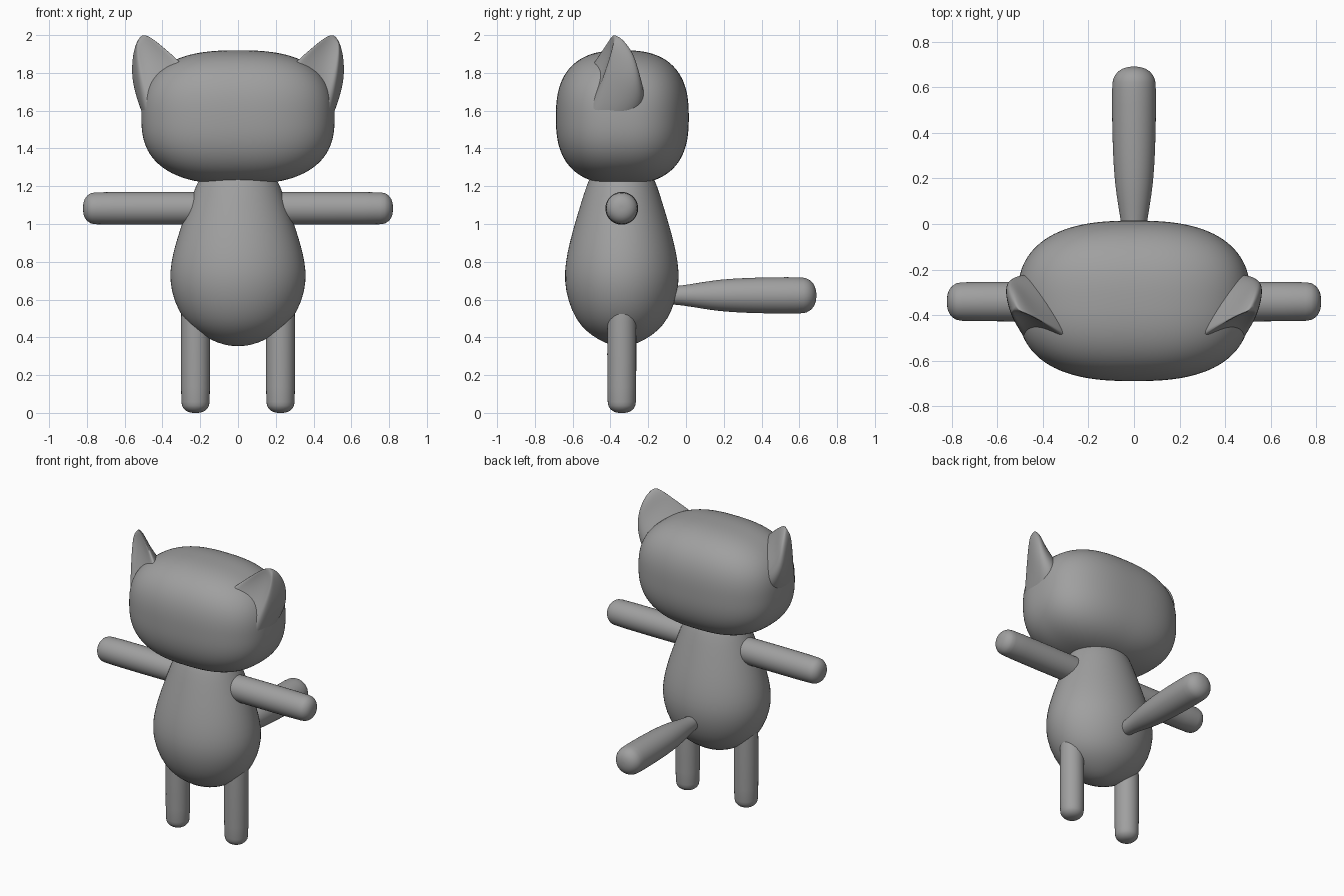
import bpy, bmesh
from math import sin, cos, pi, radians
from mathutils import Vector, Matrix

cube = bpy.data.objects.get("Cube")
if cube:
    bpy.data.objects.remove(cube, do_unlink=True)

grey = bpy.data.materials.new("plain_grey")
grey.use_nodes = True
grey.diffuse_color = (0.35, 0.35, 0.35, 1)
grey.node_tree.nodes["Principled BSDF"].inputs["Base Color"].default_value = grey.diffuse_color

MID_Y = -0.34  # depth of the body, arms and legs


def finish(name, bm, subdiv=1):
    """Turn a bmesh into a smooth, coloured object."""
    bmesh.ops.recalc_face_normals(bm, faces=bm.faces)
    for f in bm.faces:
        f.smooth = True
    mesh = bpy.data.meshes.new(name)
    bm.to_mesh(mesh)
    bm.free()
    mesh.materials.append(grey)
    obj = bpy.data.objects.new(name, mesh)
    bpy.context.collection.objects.link(obj)
    if subdiv:
        mod = obj.modifiers.new("subdivision", "SUBSURF")
        mod.levels = mod.render_levels = subdiv
    return obj


def loft(rings, start, end):
    """Bridge closed rings of points and close both ends with a fan."""
    bm = bmesh.new()
    rows = [[bm.verts.new(p) for p in ring] for ring in rings]
    n = len(rows[0])
    for a, b in zip(rows, rows[1:]):
        for i in range(n):
            j = (i + 1) % n
            bm.faces.new((a[i], a[j], b[j], b[i]))
    for row, point in ((rows[0], start), (rows[-1], end)):
        tip = bm.verts.new(point)
        for i in range(n):
            bm.faces.new((row[i], row[(i + 1) % n], tip))
    return bm


def lathe(name, profile, matrix, sides=24):
    """Revolve (radius, height) points about z, then place the result."""
    angles = [2 * pi * i / sides for i in range(sides)]
    rings = [[(r * cos(a), r * sin(a), z) for a in angles] for r, z in profile[1:-1]]
    bm = loft(rings, (0, 0, profile[0][1]), (0, 0, profile[-1][1]))
    bm.transform(matrix)
    return finish(name, bm)


def rounded_rod(r0, r1, length, bevel, waist=()):
    """Profile of a rod with rounded ends."""
    arc = [radians(a) for a in (0, 22, 45, 67, 90)]
    low = [(r0 - bevel + bevel * sin(a), bevel - bevel * cos(a)) for a in arc]
    high = [(r1 - bevel + bevel * cos(a), length - bevel + bevel * sin(a)) for a in arc]
    return [(0, 0)] + low + list(waist) + high + [(0, length)]


# Pear-shaped body
body = [(0, 0.352), (0.07, 0.358), (0.15, 0.388), (0.23, 0.435), (0.29, 0.495),
        (0.34, 0.59), (0.365, 0.70), (0.356, 0.80), (0.331, 0.90), (0.298, 1.0),
        (0.262, 1.1), (0.225, 1.2), (0.18, 1.29), (0.1, 1.34), (0, 1.35)]
lathe("body", body, Matrix.Translation((0, MID_Y, 0)) @ Matrix.Diagonal((1, 0.84, 1, 1)), 32)

# Boxy rounded head: a subdivided cube pushed onto a superellipsoid
bm = bmesh.new()
bmesh.ops.create_cube(bm, size=2)
bmesh.ops.subdivide_edges(bm, edges=bm.edges[:], cuts=15, use_grid_fill=True)
half, power = Vector((0.512, 0.352, 0.355)), 2.6
for v in bm.verts:
    d = Vector([sin(c * pi / 4) / cos(c * pi / 4) for c in v.co])
    d /= sum(abs(c) ** power for c in d) ** (1 / power)
    v.co = Vector([d[i] * half[i] for i in range(3)]) + Vector((0, MID_Y + 0.003, 1.565))
finish("head", bm)

# Ears: D-shaped sections with a dished front, tapering to a rounded tip
base = Vector((0.385, -0.505, 1.725))
axis = Vector((0.135, 0.125, 0.265))
across = Vector((0.637, 0, -0.77))
back = Vector((0, 1, 0))
# position along axis, half width, depth, outward bulge, front dish
sections = [(-0.5, 0.19, 0.29, 0.06, 0.0), (0, 0.165, 0.29, 0.1, 0.0),
            (0.3, 0.132, 0.245, 0.12, 0.025), (0.6, 0.096, 0.185, 0.12, 0.025),
            (0.85, 0.06, 0.125, 0.075, 0.012), (0.97, 0.03, 0.06, 0.03, 0.0)]
ear_rings = []
for t, w, depth, bulge, dish in sections:
    ring = []
    for i in range(13):
        a = pi * i / 12
        ring.append((w * cos(a) + bulge * sin(a), depth * sin(a)))
    for s in (-0.67, -0.33, 0, 0.33, 0.67):
        ring.append((s * w, dish * (1 - s * s)))
    ear_rings.append([base + axis * t + across * u + back * v for u, v in ring])

for side, label in ((1, "left"), (-1, "right")):
    flip = Matrix.Diagonal((side, 1, 1, 1))
    ear = loft(ear_rings, base - axis * 0.5 + back * 0.14, base + axis + back * 0.02)
    ear.transform(flip)
    finish(label + "_ear", ear, 2)

    # Straight arms held out sideways
    lathe(label + "_arm", rounded_rod(0.088, 0.088, 0.72, 0.068),
          Matrix.Translation((0.1 * side, MID_Y, 1.083)) @ Matrix.Rotation(side * pi / 2, 4, "Y"))

    # Straight legs with rounded feet
    lathe(label + "_leg", rounded_rod(0.078, 0.078, 0.62, 0.06),
          Matrix.Translation((0.225 * side, MID_Y, 0)))

# Tail pointing back, thicker toward its end
tail = rounded_rod(0.045, 0.098, 0.84, 0.08, [(0.052, 0.13), (0.07, 0.23),
                                             (0.085, 0.33), (0.093, 0.45), (0.097, 0.6)])
tail[1:6] = [(0.03, 0.0), (0.045, 0.03)]
lathe("tail", tail, Matrix.Translation((0, -0.15, 0.622)) @ Matrix.Rotation(-pi / 2, 4, "X"))
